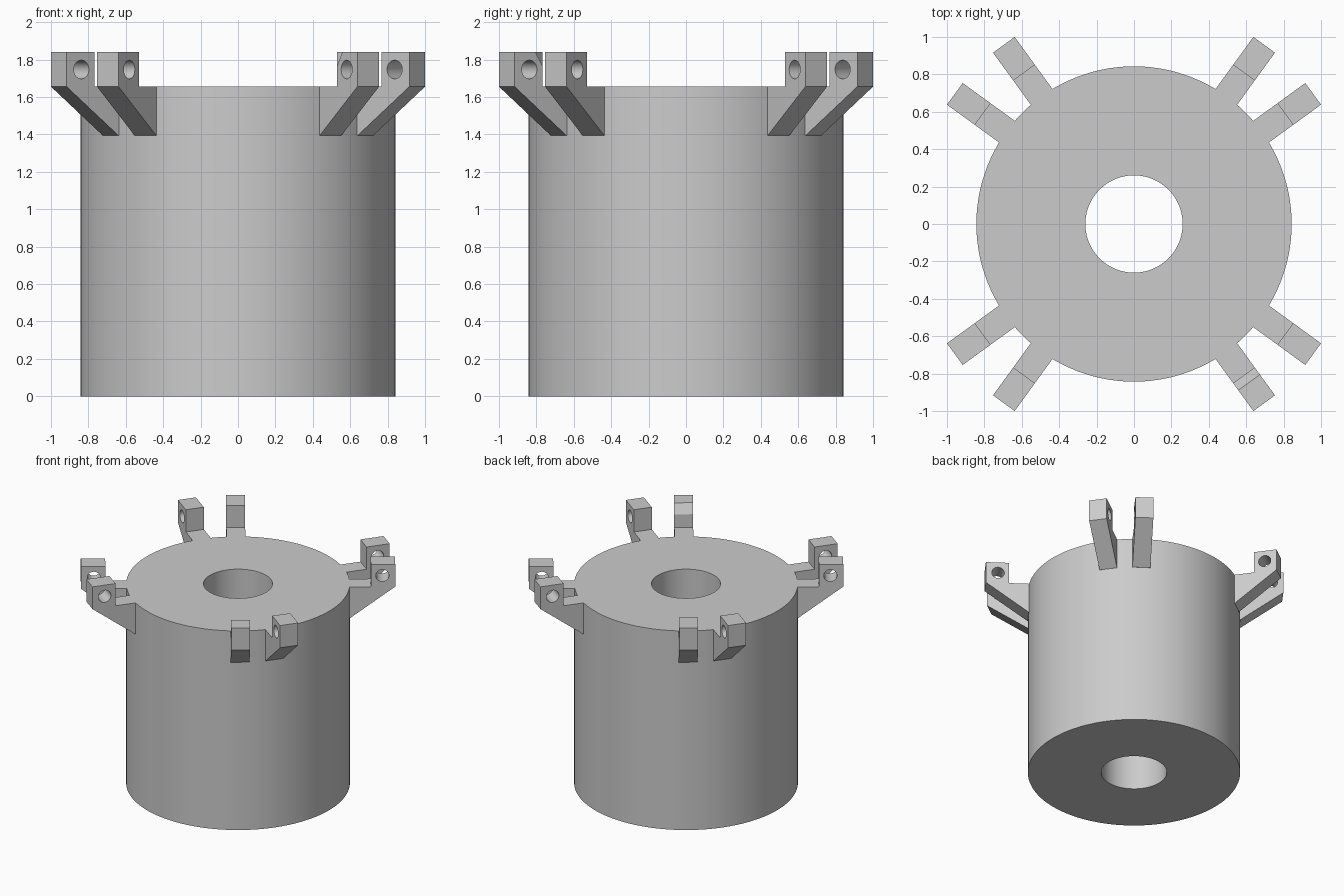
import bpy, bmesh, math
from mathutils import Matrix, Vector

if "Cube" in bpy.data.objects:
    bpy.data.objects.remove(bpy.data.objects["Cube"], do_unlink=True)

grey = bpy.data.materials.new("plain grey")
grey.use_nodes = True
grey.diffuse_color = (0.6, 0.6, 0.6, 1)
grey.node_tree.nodes["Principled BSDF"].inputs["Base Color"].default_value = (0.6, 0.6, 0.6, 1)

HEIGHT, RADIUS, BORE = 1.655, 0.843, 0.26
POST_IN, POST_OUT, POST_TOP = 1.0, 1.184, 1.84
WIDTH = 0.143


def add_object(name, mesh):
    obj = bpy.data.objects.new(name, mesh)
    bpy.context.collection.objects.link(obj)
    return obj


def to_mesh(name, bm):
    bmesh.ops.recalc_face_normals(bm, faces=bm.faces)
    mesh = bpy.data.meshes.new(name)
    bm.to_mesh(mesh)
    bm.free()
    mesh.materials.append(grey)
    return mesh


def smooth(obj):
    bpy.ops.object.select_all(action="DESELECT")
    obj.select_set(True)
    bpy.context.view_layer.objects.active = obj
    bpy.ops.object.shade_smooth_by_angle(angle=math.radians(30))


# Drum: a rectangular section turned around the z axis
bm = bmesh.new()
corners = [(BORE, 0), (RADIUS, 0), (RADIUS, HEIGHT), (BORE, HEIGHT)]
ring = [bm.verts.new((r, 0, z)) for r, z in corners]
edges = [bm.edges.new((ring[i], ring[(i + 1) % 4])) for i in range(4)]
bmesh.ops.spin(bm, geom=ring + edges, cent=(0, 0, 0), axis=(0, 0, 1),
               angle=math.tau, steps=120, use_merge=True)
bmesh.ops.remove_doubles(bm, verts=bm.verts, dist=0.0001)
smooth(add_object("drum", to_mesh("drum", bm)))


# Lug: an extruded side profile with a cross-drilled pin hole
def lug_mesh(name, chamfered):
    inner = RADIUS - 0.007
    profile = [(inner, 1.395), (RADIUS, 1.395), (POST_OUT, HEIGHT), (POST_OUT, POST_TOP)]
    if chamfered:
        profile += [(POST_IN + 0.047, POST_TOP), (POST_IN, POST_TOP - 0.074)]
    else:
        profile += [(POST_IN, POST_TOP)]
    profile += [(POST_IN, HEIGHT), (inner, HEIGHT)]
    bm = bmesh.new()
    face = bm.faces.new([bm.verts.new((r, -WIDTH / 2, z)) for r, z in profile])
    new = bmesh.ops.extrude_face_region(bm, geom=[face])["geom"]
    bmesh.ops.translate(bm, vec=Vector((0, WIDTH, 0)),
                        verts=[v for v in new if isinstance(v, bmesh.types.BMVert)])
    body = add_object(name, to_mesh(name, bm))

    bm = bmesh.new()
    place = Matrix.Translation((1.087, 0, 1.747)) @ Matrix.Rotation(math.pi / 2, 4, "X")
    bmesh.ops.create_cone(bm, cap_ends=True, segments=32, radius1=0.05, radius2=0.05,
                          depth=WIDTH * 2, matrix=place)
    cutter = add_object("pin_hole_cutter", to_mesh("pin_hole_cutter", bm))
    cutter.hide_render = True

    cut = body.modifiers.new("pin hole", "BOOLEAN")
    cut.operation, cut.solver, cut.object = "DIFFERENCE", "EXACT", cutter
    bpy.context.view_layer.update()
    graph = bpy.context.evaluated_depsgraph_get()
    result = bpy.data.meshes.new_from_object(body.evaluated_get(graph))
    bpy.data.objects.remove(body)
    bpy.data.objects.remove(cutter)
    return result


plain_lug = lug_mesh("plain_lug", False)
chamfered_lug = lug_mesh("chamfered_lug", True)

# Four pairs of lugs around the rim; a single lug has a chamfered top edge
for pair, centre in enumerate((45, 135, 225, 315)):
    for side, offset in (("a", -9), ("b", 9)):
        special = centre == 315 and offset < 0
        lug = add_object(f"lug_{pair + 1}{side}", chamfered_lug if special else plain_lug)
        lug.rotation_euler.z = math.radians(centre + offset)
        if special or (pair == 0 and side == "a"):
            smooth(lug)
